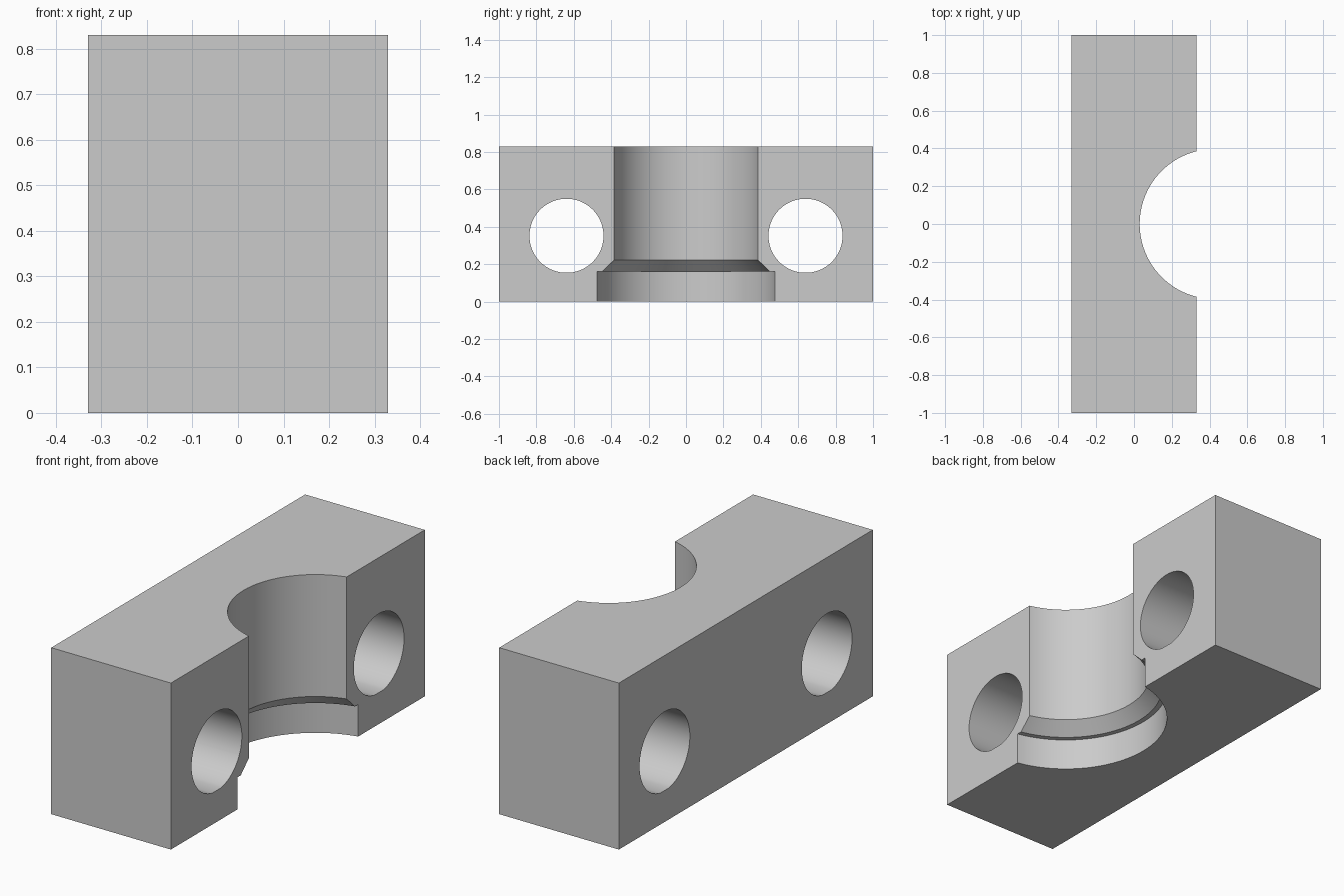
import bpy
import bmesh
from math import cos, sin, pi, radians, sqrt
from mathutils import Matrix, Vector

if "Cube" in bpy.data.objects:
    bpy.data.objects.remove(bpy.data.objects["Cube"], do_unlink=True)

HALF_X, HALF_Y, HEIGHT = 0.33, 1.0, 0.83
BORE_X = 0.427
HOLE_Y, HOLE_Z, HOLE_R, HOLE_FLOOR = 0.639, 0.352, 0.198, 0.157

grey = bpy.data.materials.new("plain grey")
grey.use_nodes = True
colour = (0.6, 0.6, 0.6, 1)
grey.diffuse_color = colour
grey.node_tree.nodes["Principled BSDF"].inputs["Base Color"].default_value = colour


def make_object(name, bm):
    bmesh.ops.recalc_face_normals(bm, faces=bm.faces)
    mesh = bpy.data.meshes.new(name)
    bm.to_mesh(mesh)
    bm.free()
    mesh.materials.append(grey)
    obj = bpy.data.objects.new(name, mesh)
    bpy.context.collection.objects.link(obj)
    return obj


def stepped_cutter(name, profile, centre_x, sides=96):
    """Stack of rings (radius, z), capped at both ends."""
    bm = bmesh.new()
    rings = [[bm.verts.new((centre_x + r * cos(2 * pi * i / sides),
                            r * sin(2 * pi * i / sides), z))
              for i in range(sides)] for r, z in profile]
    for low, high in zip(rings, rings[1:]):
        for i in range(sides):
            j = (i + 1) % sides
            bm.faces.new((low[i], low[j], high[j], high[i]))
    bm.faces.new(rings[0])
    bm.faces.new(rings[-1])
    return make_object(name, bm)


def bolt_cutter(name, y, sides=64):
    """Cylinder along x with a narrow flat floor."""
    bm = bmesh.new()
    drop = HOLE_Z - HOLE_FLOOR
    half = sqrt(HOLE_R ** 2 - drop ** 2)
    start = Vector((half, -drop)).angle_signed(Vector((1, 0)))
    sweep = 2 * pi - (pi - 2 * abs(start))
    outline = []
    for i in range(sides + 1):
        a = -abs(start) + sweep * i / sides
        outline.append(bm.verts.new((-1, y + HOLE_R * cos(a), HOLE_Z + HOLE_R * sin(a))))
    face = bm.faces.new(outline)
    result = bmesh.ops.extrude_face_region(bm, geom=[face])
    moved = [v for v in result["geom"] if isinstance(v, bmesh.types.BMVert)]
    bmesh.ops.translate(bm, verts=moved, vec=(2, 0, 0))
    return make_object(name, bm)


# Solid block
bm = bmesh.new()
bmesh.ops.create_cube(bm, size=1, matrix=Matrix.Translation((0, 0, HEIGHT / 2))
                      @ Matrix.Diagonal((2 * HALF_X, 2 * HALF_Y, HEIGHT, 1)))
block = make_object("clamp_block", bm)

# Half bore with chamfer and wider base recess, plus two bolt holes
cutters = [
    stepped_cutter("bore_cutter", [(0.485, -0.2), (0.485, 0.16), (0.46, 0.16),
                                   (0.397, 0.222), (0.397, 1.0)], BORE_X),
    bolt_cutter("left_hole_cutter", HOLE_Y),
    bolt_cutter("right_hole_cutter", -HOLE_Y),
]
bpy.ops.object.select_all(action="DESELECT")
block.select_set(True)
bpy.context.view_layer.objects.active = block
for cutter in cutters:
    cut = block.modifiers.new(cutter.name, "BOOLEAN")
    cut.operation = "DIFFERENCE"
    cut.solver = "EXACT"
    cut.object = cutter
    bpy.ops.object.modifier_apply(modifier=cut.name)
    bpy.data.objects.remove(cutter, do_unlink=True)

bpy.ops.object.shade_smooth_by_angle(angle=radians(25))
